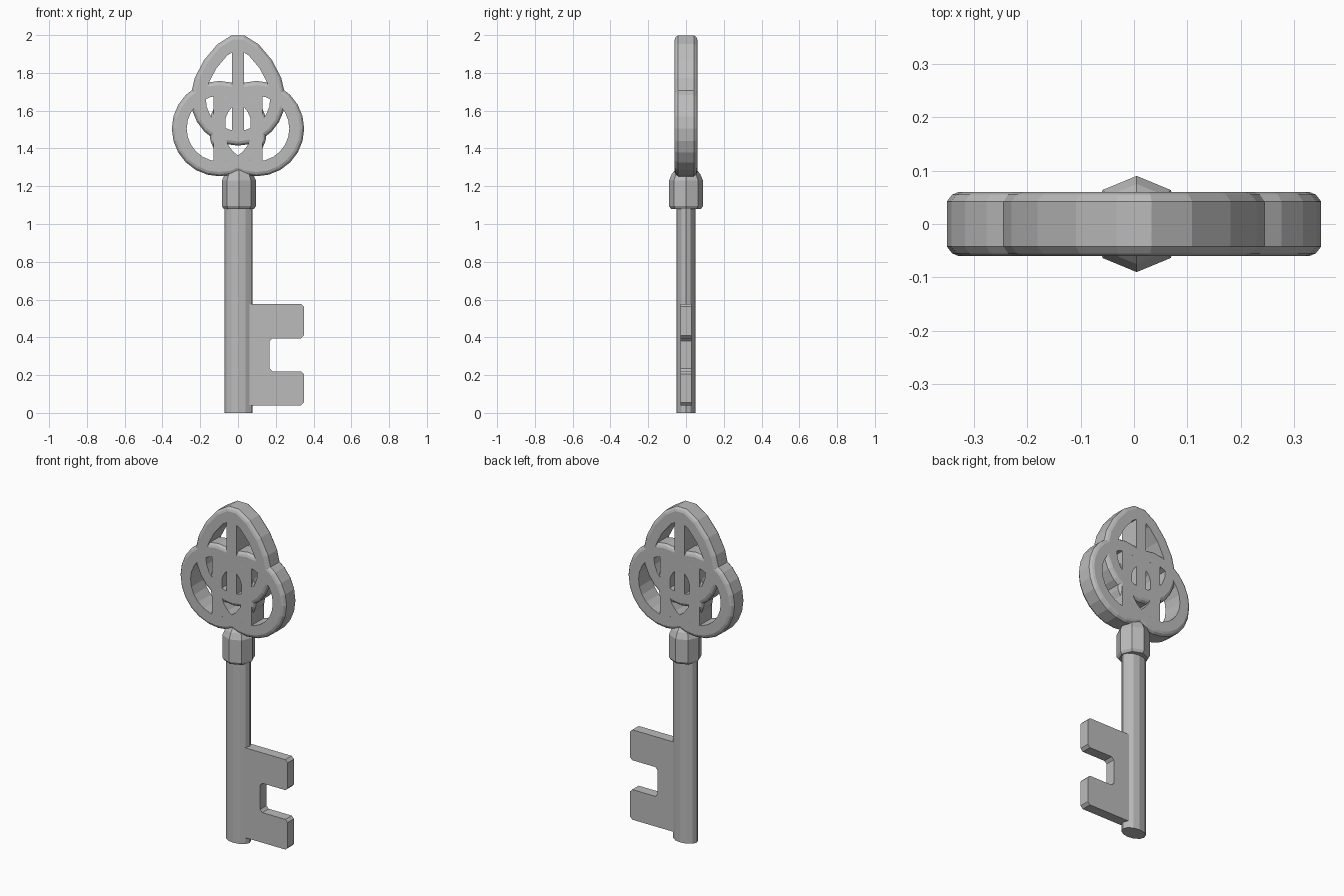
import bpy, bmesh
from math import sin, cos, pi
from mathutils import Vector

if "Cube" in bpy.data.objects:
    bpy.data.objects.remove(bpy.data.objects["Cube"])

iron = bpy.data.materials.new("iron")
iron.diffuse_color = (0.5, 0.5, 0.5, 1)
iron.use_nodes = True
iron.node_tree.nodes["Principled BSDF"].inputs["Base Color"].default_value = iron.diffuse_color


def finish(name, bm):
    bmesh.ops.recalc_face_normals(bm, faces=bm.faces)
    me = bpy.data.meshes.new(name)
    bm.to_mesh(me)
    bm.free()
    me.materials.append(iron)
    ob = bpy.data.objects.new(name, me)
    bpy.context.collection.objects.link(ob)
    return ob


def band(name, path, half=0.039, depth=0.06):
    """Flat band with a rounded outer rim, swept along a closed (x, z) path."""
    sec = [(half, 0.042), (half - 0.01, 0.055), (half - 0.022, depth), (-half, depth)]
    sec += [(a, -b) for a, b in reversed(sec)]
    bm = bmesh.new()
    n = len(path)
    rows = []
    for i in range(n):
        p = Vector(path[i])
        d0 = (p - Vector(path[i - 1])).normalized()
        d1 = (Vector(path[(i + 1) % n]) - p).normalized()
        t = (d0 + d1).normalized()
        k = 1 / t.dot(d1)  # mitre keeps the band width constant
        rows.append([bm.verts.new((p.x + t.y * a * k, b, p.y - t.x * a * k)) for a, b in sec])
    for i in range(n):
        r, s = rows[i], rows[(i + 1) % n]
        for j in range(8):
            q = (j + 1) % 8
            bm.faces.new((r[j], r[q], s[q], s[j]))
    return finish(name, bm)


def lathe(name, rings, sides, cx=0.0):
    """Stack of (z, radius x, radius y) rings with capped ends."""
    bm = bmesh.new()
    rows = [[bm.verts.new((cx + rx * cos(2 * pi * i / sides), ry * sin(2 * pi * i / sides), z))
             for i in range(sides)] for z, rx, ry in rings]
    for r, s in zip(rows, rows[1:]):
        for i in range(sides):
            k = (i + 1) % sides
            bm.faces.new((r[i], r[k], s[k], s[i]))
    bm.faces.new(rows[0])
    bm.faces.new(rows[-1])
    return finish(name, bm)


def plate(name, pts, half):
    """Flat (x, z) outline given thickness in y."""
    bm = bmesh.new()
    f = bm.faces.new([bm.verts.new((x, -half, z)) for x, z in pts])
    ext = bmesh.ops.extrude_face_region(bm, geom=[f])
    bm.faces.new([v for v in f.verts]) if not f.is_valid else None
    verts = [v for v in ext["geom"] if isinstance(v, bmesh.types.BMVert)]
    bmesh.ops.translate(bm, verts=verts, vec=(0, 2 * half, 0))
    return finish(name, bm)


def clip_corners(pts, c):
    """Cut every corner of an outline by length c."""
    out = []
    for i, p in enumerate(pts):
        p = Vector(p)
        for q in (pts[i - 1], pts[(i + 1) % len(pts)]):
            out.append(tuple(p + (Vector(q) - p).normalized() * c))
    return out


def bar(name, x, z0, z1):
    return plate(name, [(x - 0.033, z0), (x + 0.033, z0), (x + 0.033, z1), (x - 0.033, z1)], 0.06)


# shaft and collar
lathe("shaft", [(0, 0.075, 0.05), (1.2, 0.075, 0.05)], 12, 0.003)
lathe("collar", [(1.08, 0.08, 0.08), (1.095, 0.09, 0.09), (1.23, 0.09, 0.09),
                 (1.265, 0.075, 0.075), (1.295, 0.05, 0.05)], 8, 0.005)

# bit with its notch
plate("bit", clip_corners([(0, 0.04), (0.349, 0.04), (0.349, 0.22), (0.167, 0.22),
                           (0.167, 0.395), (0.349, 0.395), (0.349, 0.577), (0, 0.577)], 0.015), 0.03)

# side loops with their upright bars
for side, s in (("left", -1), ("right", 1)):
    band(side + "_loop", [(s * 0.098 + 0.213 * cos(2 * pi * i / 24), 1.505 + 0.213 * sin(2 * pi * i / 24))
                          for i in range(24)])
    bar(side + "_bar", s * 0.098, 1.31, 1.70)

# pointed top loop: round below, arched above
right = [(0.211, 1.68), (0.192, 1.76), (0.148, 1.845), (0.083, 1.922), (0.022, 1.96)]
left = [(-x, z) for x, z in reversed(right)]
low = [(0.211 * cos(pi + pi * i / 12), 1.665 + 0.211 * sin(pi + pi * i / 12)) for i in range(1, 12)]
band("top_loop", right + left + low)
bar("top_bar", 0, 1.47, 1.945)
